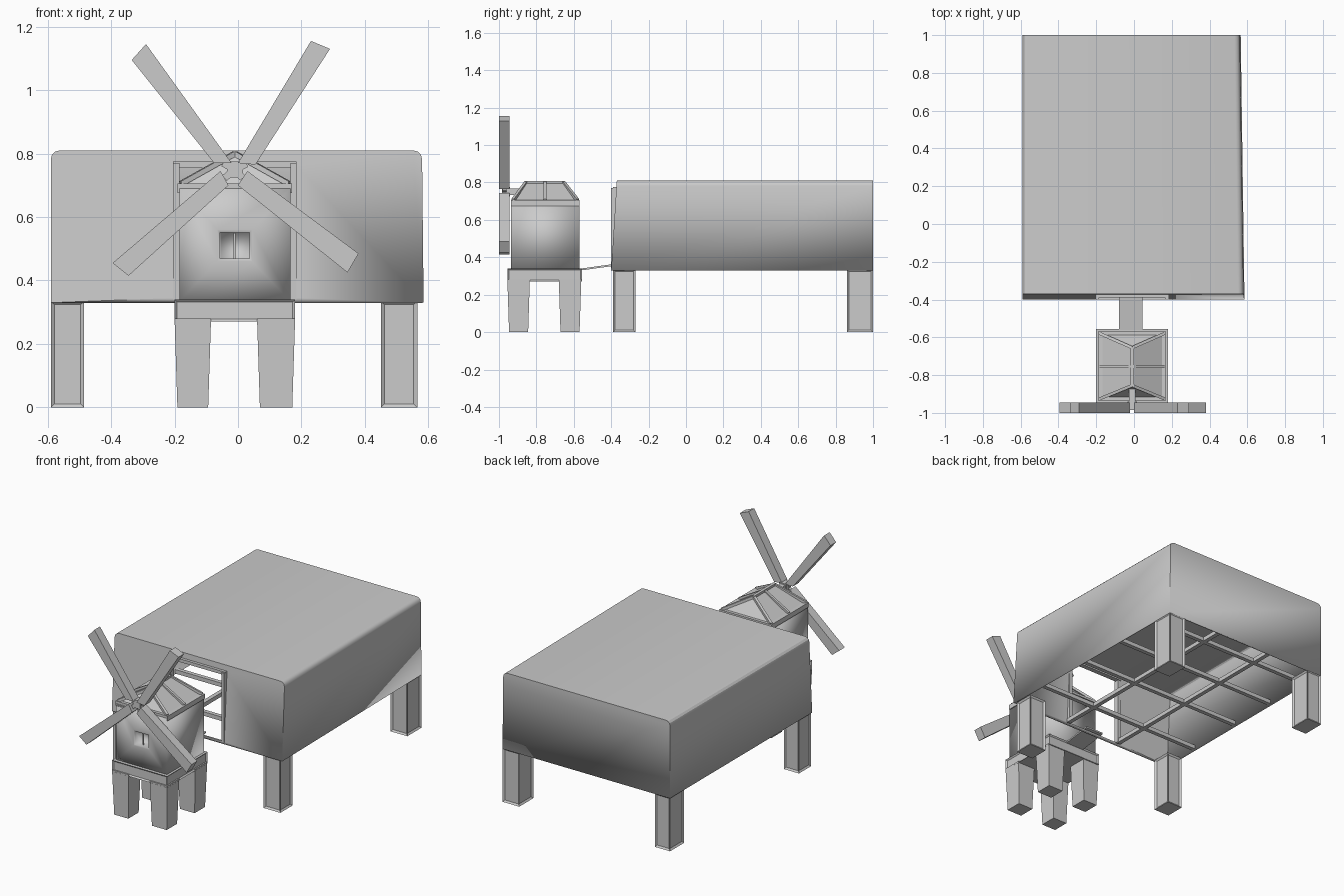
import bpy, bmesh
from mathutils import Vector

if "Cube" in bpy.data.objects:
    bpy.data.objects.remove(bpy.data.objects["Cube"])

grey = bpy.data.materials.new("plain grey")
grey.use_nodes = True
grey.diffuse_color = (0.6, 0.6, 0.6, 1)
grey.node_tree.nodes["Principled BSDF"].inputs["Base Color"].default_value = (0.6, 0.6, 0.6, 1)


def finish(name, bm, smooth=False):
    """Turn a bmesh into a named grey object."""
    bmesh.ops.recalc_face_normals(bm, faces=bm.faces)
    mesh = bpy.data.meshes.new(name)
    for f in bm.faces:
        f.smooth = smooth
    bm.to_mesh(mesh)
    bm.free()
    mesh.materials.append(grey)
    ob = bpy.data.objects.new(name, mesh)
    bpy.context.collection.objects.link(ob)
    return ob


def loft(a, b):
    """Solid between two matching quads."""
    bm = bmesh.new()
    va = [bm.verts.new(p) for p in a]
    vb = [bm.verts.new(p) for p in b]
    bm.faces.new(va)
    bm.faces.new(vb)
    for i in range(4):
        j = (i + 1) % 4
        bm.faces.new((va[i], va[j], vb[j], vb[i]))
    bmesh.ops.recalc_face_normals(bm, faces=bm.faces)
    return bm


def rect(x0, x1, y0, y1, z):
    return [(x0, y0, z), (x1, y0, z), (x1, y1, z), (x0, y1, z)]


def block(x, y, z, taper=0.0):
    """Box from ranges; taper narrows the bottom."""
    t = taper
    return loft(rect(x[0] + t, x[1] - t, y[0] + t, y[1] - t, z[0]), rect(*x, *y, z[1]))


def panel_sides(bm, border, depth):
    """Sink a panel into every upright face."""
    bm.normal_update()
    sides = [f for f in bm.faces if abs(f.normal.z) < 0.5]
    bmesh.ops.inset_individual(bm, faces=sides, thickness=border)
    bm.normal_update()
    for f in sides:
        bmesh.ops.translate(bm, verts=f.verts, vec=-f.normal * depth)
    return bm


def bar(name, a, b, w):
    """Square bar between two points."""
    a, b = Vector(a), Vector(b)
    d = (b - a).normalized()
    s = d.cross((0, 0, 1)).normalized() * w / 2
    u = s.cross(d).normalized() * w / 2
    ring = [s + u, s - u, -s - u, u - s]
    return finish(name, loft([a + r for r in ring], [b + r for r in ring]))


# Hall: open-bottomed shell with eased top edges
bm = loft([(-0.59, -0.4, 0.33), (0.585, -0.4, 0.33), (0.565, 1, 0.33), (-0.59, 1, 0.33)],
          [(-0.59, -0.37, 0.81), (0.58, -0.37, 0.81), (0.56, 1, 0.81), (-0.59, 1, 0.81)])
bmesh.ops.delete(bm, geom=[f for f in bm.faces if all(v.co.z < 0.4 for v in f.verts)],
                 context='FACES_ONLY')
long_edges = [e for e in bm.edges if all(v.co.z > 0.8 for v in e.verts)
              and all(abs(v.co.x) > 0.5 for v in e.verts)
              and abs(e.verts[0].co.y - e.verts[1].co.y) > 1]
bmesh.ops.bevel(bm, geom=long_edges, offset=0.028, segments=3, profile=0.5, affect='EDGES')
hall = finish("hall_shell", bm)
solid = hall.modifiers.new("wall thickness", 'SOLIDIFY')
solid.thickness = 0.015
solid.offset = -1

# Doorway cut through the hall front
cutter = finish("doorway_cutter", block((-0.2, 0.18), (-0.6, -0.3), (0.345, 0.765)))
cutter.hide_render = True
cutter.hide_viewport = True
cut = hall.modifiers.new("doorway", 'BOOLEAN')
cut.operation = 'DIFFERENCE'
cut.object = cutter
bpy.context.view_layer.objects.active = hall
hall.select_set(True)
bpy.ops.object.shade_smooth_by_angle()

# Door jambs and lintel
for name, x in (("right_jamb", -0.195), ("left_jamb", 0.175)):
    finish(name, block((x - 0.01, x + 0.01), (-0.4, -0.365), (0.34, 0.77)))
finish("lintel", block((-0.205, 0.185), (-0.39, -0.36), (0.755, 0.775)))

# Hall legs with sunken panels
for side, x in (("right", (-0.59, -0.485)), ("left", (0.45, 0.565))):
    for end, y in (("front", (-0.39, -0.27)), ("back", (0.86, 1.0))):
        leg = panel_sides(block(x, y, (0, 0.335)), 0.016, 0.008)
        finish(f"{end}_{side}_hall_leg", leg)

# Floor beams under the hall
for i, y in enumerate((-0.15, 0.22, 0.54, 0.85)):
    finish(f"cross_beam_{i}", block((-0.58, 0.56), (y - 0.013, y + 0.013), (0.335, 0.36)))
for i, x in enumerate((-0.2, 0.18)):
    finish(f"long_beam_{i}", block((x - 0.013, x + 0.013), (-0.38, 0.99), (0.335, 0.36)))

# Mill platform and legs
finish("platform", panel_sides(block((-0.2, 0.18), (-0.955, -0.555), (0.27, 0.34)), 0.012, 0.008))
for side, x in (("right", (-0.2, -0.085)), ("left", (0.06, 0.18))):
    for end, y in (("front", (-0.955, -0.835)), ("back", (-0.68, -0.56))):
        finish(f"{end}_{side}_mill_leg", block(x, y, (0, 0.28), 0.009))

# Walkway between platform and hall
finish("walkway", loft([(-0.08, -0.56, 0.33), (0.045, -0.56, 0.33), (0.045, -0.38, 0.355), (-0.08, -0.38, 0.355)],
                       [(-0.08, -0.56, 0.34), (0.045, -0.56, 0.34), (0.045, -0.38, 0.365), (-0.08, -0.38, 0.365)]))

# Mill tower with a window recessed in the front face
bm = block((-0.185, 0.165), (-0.935, -0.57), (0.335, 0.69))
bm.normal_update()
front = next(f for f in bm.faces if f.normal.y < -0.9)
bmesh.ops.inset_individual(bm, faces=[front], thickness=0.1)
for v in front.verts:
    v.co.x = -0.065 if v.co.x < -0.01 else 0.045
    v.co.z = 0.46 if v.co.z < 0.51 else 0.56
bmesh.ops.inset_individual(bm, faces=[front], thickness=0.012)
bmesh.ops.inset_individual(bm, faces=[front], thickness=0.002)
bmesh.ops.translate(bm, verts=front.verts, vec=(0, 0.06, 0))
finish("mill_tower", bm, smooth=True)
finish("window_bar", block((-0.014, -0.008), (-0.92, -0.914), (0.47, 0.55)))

# Eaves band and hipped roof
finish("eaves", block((-0.19, 0.17), (-0.935, -0.57), (0.675, 0.705)))
ridge_x = -0.01
finish("mill_roof", loft(rect(-0.175, 0.155, -0.92, -0.585, 0.7),
                         rect(ridge_x - 0.012, ridge_x + 0.012, -0.855, -0.655, 0.795)))
for sx, x in (("right", -0.18), ("left", 0.16)):
    for end, y, ry in (("front", -0.925, -0.855), ("mid", -0.755, -0.755), ("back", -0.58, -0.655)):
        bar(f"{end}_{sx}_rib", (x, y, 0.705), (ridge_x, ry, 0.8), 0.016)
bar("ridge_beam", (ridge_x, -0.86, 0.8), (ridge_x, -0.65, 0.8), 0.018)

# Shaft, hub and four sails
bar("shaft", (ridge_x, -0.8, 0.75), (ridge_x, -0.95, 0.75), 0.035)
bar("hub", (ridge_x, -0.94, 0.75), (ridge_x, -0.985, 0.75), 0.05)
sails = {
    "upper_right": [(-0.075, 0.77), (-0.02, 0.77), (-0.29, 1.145), (-0.335, 1.095)],
    "upper_left": [(0.0, 0.77), (0.055, 0.765), (0.29, 1.13), (0.23, 1.155)],
    "lower_left": [(0.0, 0.70), (0.03, 0.745), (0.38, 0.485), (0.345, 0.425)],
    "lower_right": [(-0.03, 0.70), (-0.055, 0.745), (-0.395, 0.455), (-0.345, 0.415)],
}
for name, quad in sails.items():
    finish(f"{name}_sail", loft([(x, -1.0, z) for x, z in quad], [(x, -0.945, z) for x, z in quad]))
    cx, cz = [sum(p[i] for p in quad[:2]) / 2 for i in (0, 1)]
    bar(f"{name}_sail_arm", (ridge_x, -0.97, 0.75), (cx, -0.97, cz), 0.022)
